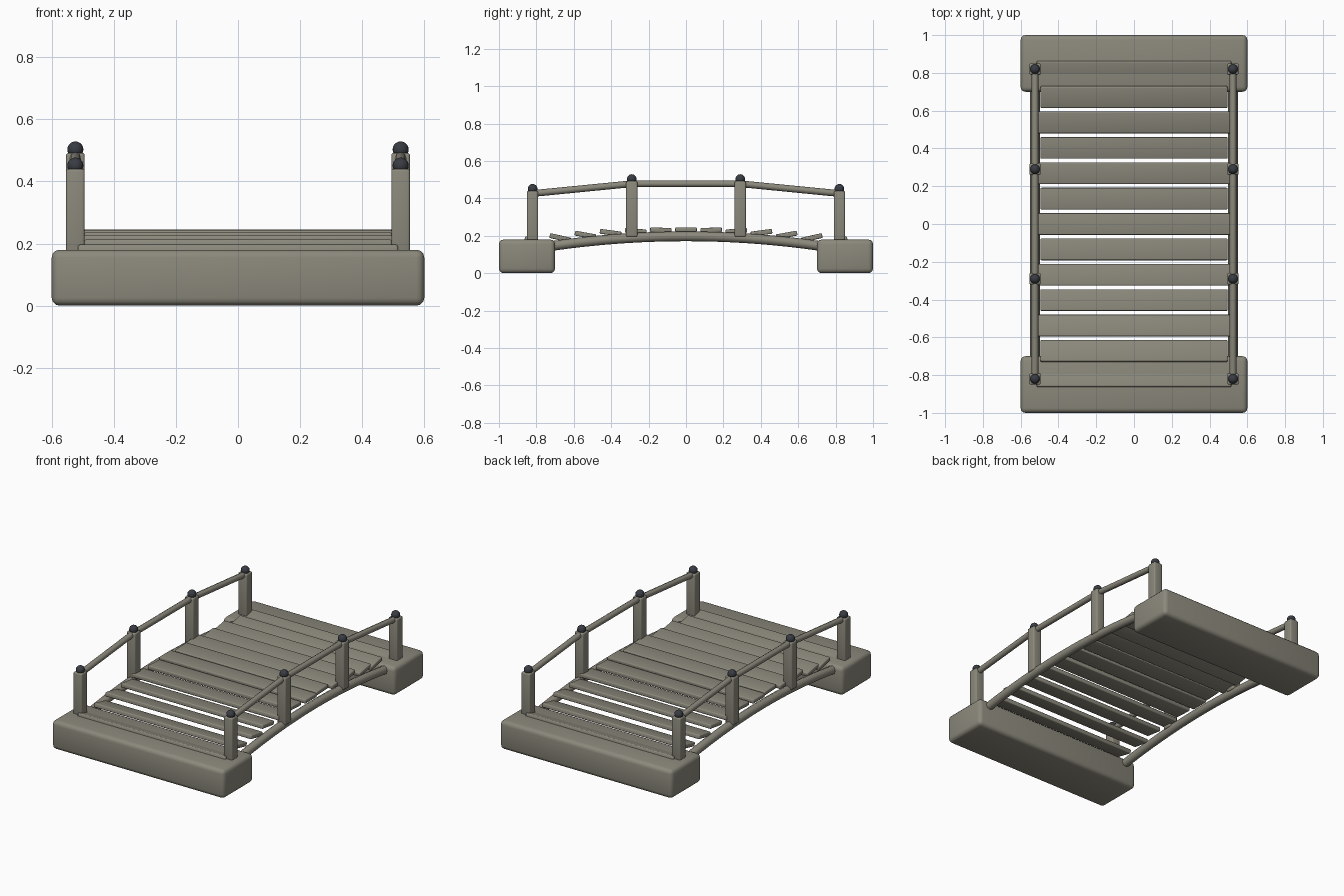
import bpy
import bmesh
import math
from mathutils import Matrix, Vector

if "Cube" in bpy.data.objects:
    bpy.data.objects.remove(bpy.data.objects["Cube"])


def make_material(name, rgb):
    mat = bpy.data.materials.new(name)
    mat.use_nodes = True
    mat.diffuse_color = (*rgb, 1)
    mat.node_tree.nodes["Principled BSDF"].inputs["Base Color"].default_value = (*rgb, 1)
    return mat


weathered = make_material("weathered grey", (0.26, 0.25, 0.2))
iron = make_material("dark iron", (0.04, 0.045, 0.055))


def smooth(obj, degrees=40):
    bpy.ops.object.select_all(action="DESELECT")
    obj.select_set(True)
    bpy.context.view_layer.objects.active = obj
    bpy.ops.object.shade_smooth_by_angle(angle=math.radians(degrees))


def add_box(name, size, location, bevel, tilt=0):
    """Box with rounded edges, tilted about x."""
    bm = bmesh.new()
    bmesh.ops.create_cube(bm, size=1, matrix=Matrix.Diagonal((*size, 1)))
    bmesh.ops.bevel(bm, geom=bm.edges[:], offset=bevel, segments=3,
                    profile=0.5, affect="EDGES")
    mesh = bpy.data.meshes.new(name)
    bm.to_mesh(mesh)
    bm.free()
    mesh.materials.append(weathered)
    obj = bpy.data.objects.new(name, mesh)
    obj.location = location
    obj.rotation_euler.x = tilt
    bpy.context.collection.objects.link(obj)
    smooth(obj)


def add_pole(name, points, radius):
    """Round pole swept along a path."""
    curve = bpy.data.curves.new(name, "CURVE")
    curve.dimensions = "3D"
    curve.bevel_depth = radius
    curve.bevel_resolution = 2
    curve.use_fill_caps = True
    spline = curve.splines.new("POLY")
    spline.points.add(len(points) - 1)
    for target, p in zip(spline.points, points):
        target.co = (*p, 1)
    curve.materials.append(weathered)
    obj = bpy.data.objects.new(name, curve)
    bpy.context.collection.objects.link(obj)
    bpy.ops.object.select_all(action="DESELECT")
    obj.select_set(True)
    bpy.context.view_layer.objects.active = obj
    bpy.ops.object.convert(target="MESH")
    smooth(bpy.context.object, 50)


def add_cap(name, location, radius=0.026):
    bpy.ops.mesh.primitive_uv_sphere_add(segments=16, ring_count=10,
                                         radius=radius, location=location)
    obj = bpy.context.object
    obj.name = name
    obj.data.materials.append(iron)
    smooth(obj)


# Stone footings at both ends
for end, sign in (("front", -1), ("back", 1)):
    add_box(f"{end}_footing", (1.2, 0.3, 0.18), (0, sign * 0.85, 0.09), 0.025)

# Deck planks along the arch, alternating in length
for i in range(-6, 7):
    y = i * 0.1345
    length = 1.03 if abs(i) == 6 else 1.02 if i % 2 == 0 else 0.99
    add_box(f"plank_{i + 7}", (length, 0.115, 0.026),
            (0, y, 0.232 - 0.095 * y * y), 0.006, 0.33 * y)

# Beams, posts, caps and handrails on both sides
for side, sign in (("left", 1), ("right", -1)):
    x = sign * 0.524
    arch = [Vector((x, t * 0.078, 0.197 - 0.1 * (t * 0.078) ** 2))
            for t in range(-10, 11)]
    add_pole(f"{side}_arched_beam", arch, 0.026)

    rail = []
    for n, (y, base, top) in enumerate([(-0.82, 0.15, 0.44), (-0.29, 0.195, 0.492),
                                        (0.29, 0.195, 0.492), (0.82, 0.15, 0.44)]):
        add_box(f"{side}_post_{n + 1}", (0.06, 0.06, top - base),
                (x, y, (top + base) / 2), 0.008)
        add_cap(f"{side}_post_cap_{n + 1}", (x, y, top + 0.011))
        rail.append(Vector((x, y, top - 0.014)))
    add_pole(f"{side}_handrail", rail, 0.018)
